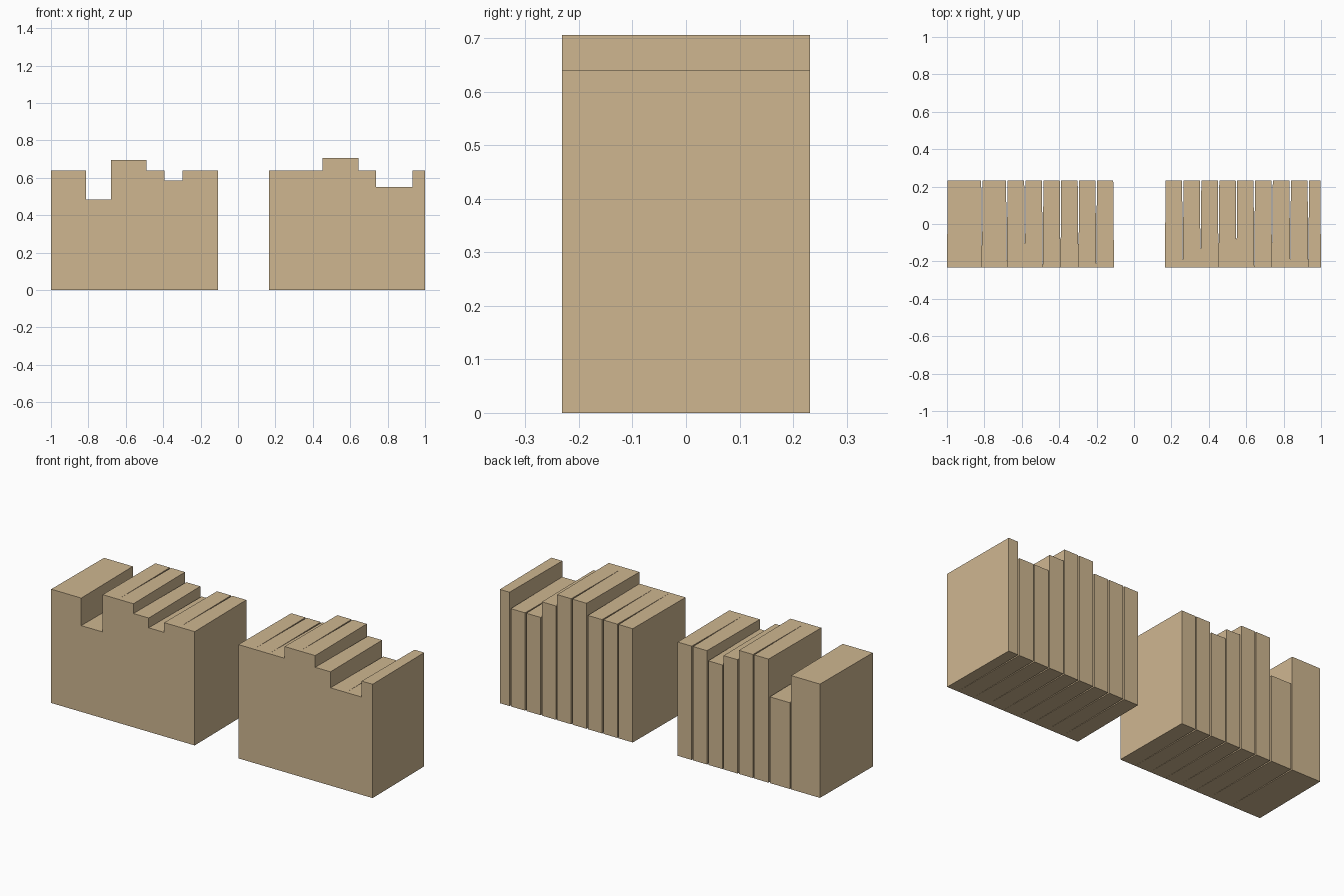
import bpy, bmesh

if "Cube" in bpy.data.objects:
    bpy.data.objects.remove(bpy.data.objects["Cube"])

paper = bpy.data.materials.new("tan_cover")
paper.diffuse_color = (0.62, 0.47, 0.28, 1)
paper.use_nodes = True
paper.node_tree.nodes["Principled BSDF"].inputs["Base Color"].default_value = paper.diffuse_color

DEPTH = 0.232   # half depth of every book
TAPER = 0.004   # covers close in slightly towards the back


def book(name, x0, x1, height):
    bm = bmesh.new()
    bmesh.ops.create_cube(bm, size=1)
    for v in bm.verts:
        back = v.co.y > 0
        inset = TAPER if back else 0.0
        v.co.x = x1 - inset if v.co.x > 0 else x0 + inset
        v.co.y = DEPTH if back else -DEPTH
        v.co.z = height if v.co.z > 0 else 0.0
    mesh = bpy.data.meshes.new(name)
    bm.to_mesh(mesh)
    bm.free()
    mesh.materials.append(paper)
    obj = bpy.data.objects.new(name, mesh)
    bpy.context.collection.objects.link(obj)


def row(name, start, books):
    # each entry is (right edge, height)
    x = start
    for i, (edge, height) in enumerate(books, 1):
        book(f"{name}_{i}", x, edge, height)
        x = edge


# left row of books
row("left_book", -1.0, [
    (-0.813, 0.64), (-0.68, 0.485), (-0.583, 0.695), (-0.488, 0.695),
    (-0.393, 0.64), (-0.297, 0.585), (-0.202, 0.64), (-0.107, 0.64)])

# right row of books
row("right_book", 0.165, [
    (0.261, 0.64), (0.356, 0.64), (0.452, 0.64), (0.548, 0.706),
    (0.643, 0.706), (0.738, 0.64), (0.835, 0.55), (0.932, 0.55), (1.0, 0.64)])
